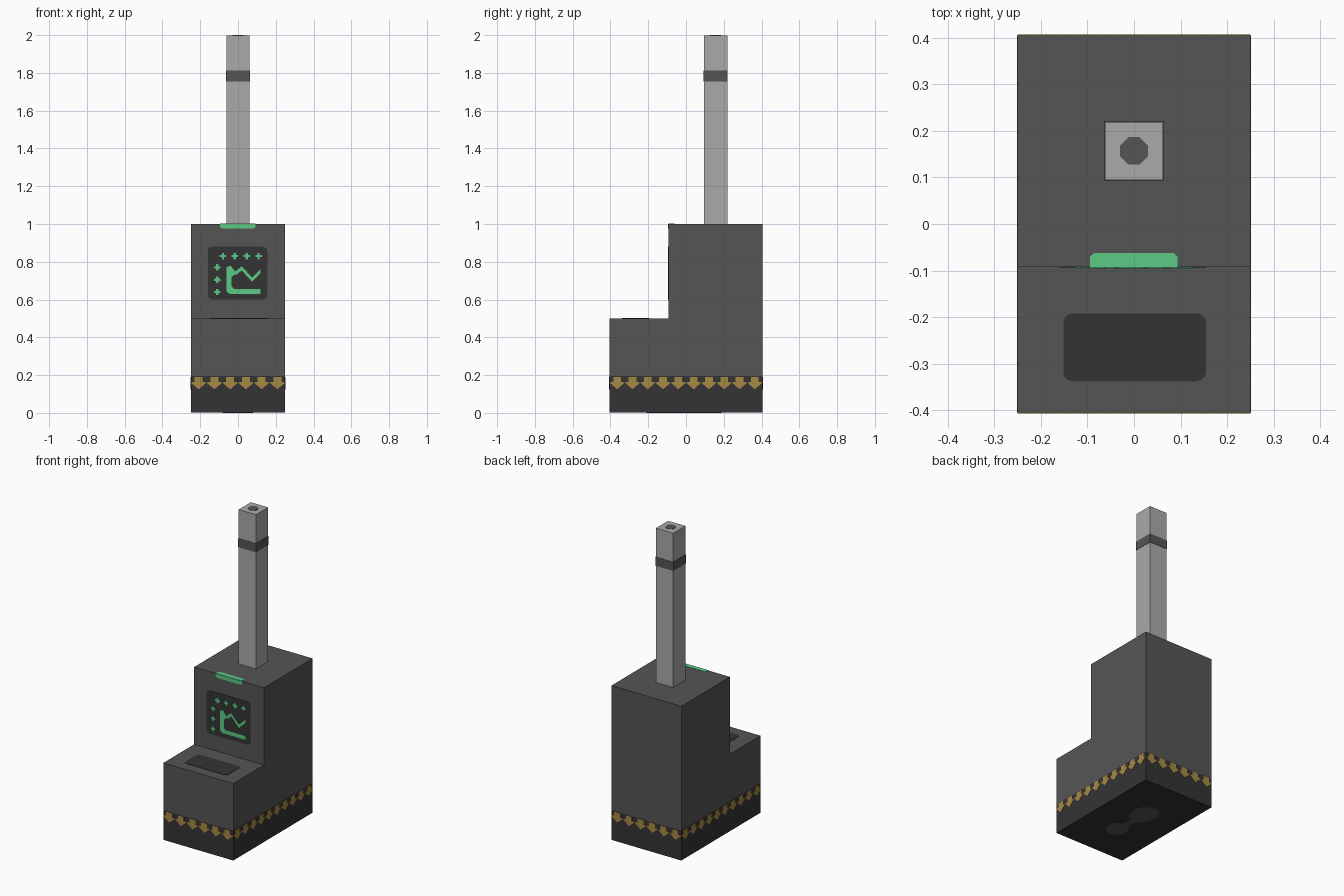
import bpy, bmesh, math
from mathutils import Matrix, Vector

cube = bpy.data.objects.get("Cube")
if cube:
    bpy.data.objects.remove(cube, do_unlink=True)

LIFT = 0.002
W, D = 0.25, 0.405          # half width and half depth
STEP_Y, SEAM = -0.092, 0.195


def material(name, rgb):
    m = bpy.data.materials.new(name)
    m.use_nodes = True
    m.diffuse_color = (*rgb, 1)
    m.node_tree.nodes["Principled BSDF"].inputs["Base Color"].default_value = (*rgb, 1)
    return m


casing = material("casing grey", (0.091, 0.091, 0.091))
dark = material("dark grey", (0.034, 0.034, 0.035))
light = material("light grey", (0.402, 0.402, 0.402))
gold = material("hazard gold", (0.38, 0.25, 0.06))
green = material("signal green", (0.11, 0.59, 0.24))


def prism(name, outlines, frame, depth, mat):
    """Extrude flat outlines along the frame's third axis."""
    bm = bmesh.new()
    for pts in outlines:
        face = bm.faces.new([bm.verts.new((u, v, 0)) for u, v in pts])
        ext = bmesh.ops.extrude_face_region(bm, geom=[face])["geom"]
        moved = [g for g in ext if isinstance(g, bmesh.types.BMVert)]
        bmesh.ops.translate(bm, verts=moved, vec=(0, 0, depth))
    bm.transform(frame)
    bmesh.ops.recalc_face_normals(bm, faces=bm.faces)
    mesh = bpy.data.meshes.new(name)
    bm.to_mesh(mesh)
    bm.free()
    mesh.materials.append(mat)
    obj = bpy.data.objects.new(name, mesh)
    bpy.context.collection.objects.link(obj)
    return obj


def frame(origin, u, v):
    u, v = Vector(u), Vector(v)
    m = Matrix((u, v, u.cross(v))).transposed().to_4x4()
    m.translation = origin
    return m


def rect(x0, x1, y0, y1):
    return [(x0, y0), (x1, y0), (x1, y1), (x0, y1)]


def rounded(x0, x1, y0, y1, r):
    pts = []
    for k, (cx, cy) in enumerate(rect(x0 + r, x1 - r, y0 + r, y1 - r)):
        for i in range(4):
            a = math.radians(180 + 90 * k + 30 * i)
            pts.append((cx + r * math.cos(a), cy + r * math.sin(a)))
    return pts


def ellipse(cx, cy, rx, ry, n=16):
    turns = [(i + 0.5) * math.tau / n for i in range(n)]
    return [(cx + rx * math.cos(a), cy + ry * math.sin(a)) for a in turns]


def floor_at(z):
    return frame((0, 0, z), (1, 0, 0), (0, 1, 0))


def front_at(y):
    return frame((0, y, 0), (1, 0, 0), (0, 0, 1))


# Stepped casing and dark base
profile = [(-D, SEAM), (D, SEAM), (D, 1), (STEP_Y, 1), (STEP_Y, 0.5), (-D, 0.5)]
prism("casing", [profile], frame((-W, 0, 0), (0, 1, 0), (0, 0, 1)), 2 * W, casing)
prism("base", [rect(-W, W, -D, D)], floor_at(LIFT), SEAM - LIFT, dark)
prism("base_marks", [ellipse(0, 0.09, 0.08, 0.1), ellipse(0.01, -0.14, 0.065, 0.07),
                     rect(-0.02, 0.025, -0.09, 0.01)], floor_at(0), LIFT, casing)

# Toothed hazard strip on all four sides
def tooth(c, p):
    return [(c - p / 2, 0.16), (c, 0.125), (c + p / 2, 0.16), (c + p / 4, 0.165),
            (c + p / 4, 0.19), (c - p / 4, 0.19), (c - p / 4, 0.165)]


for side, half, dist, count, turn in (("front", W, D, 6, 0), ("left", D, W, 10, 1),
                                      ("back", W, D, 6, 2), ("right", D, W, 10, 3)):
    p = 2 * half / count
    teeth = [tooth(-half + (i + 0.5) * p, p) for i in range(count)]
    spin = Matrix.Rotation(turn * math.pi / 2, 4, "Z")
    prism("hazard_strip_" + side, teeth, spin @ front_at(-dist), LIFT, gold)

# Screen with dots and a chart
prism("screen", [rounded(-0.16, 0.155, 0.6, 0.88, 0.025)], front_at(STEP_Y), LIFT, dark)


def plus(x, z, r=0.017, t=0.006):
    quarter = [(r, -t), (r, t), (t, t)]
    pts = []
    for _ in range(4):
        pts += quarter
        quarter = [(-b, a) for a, b in quarter]
    return [(x + a, z + b) for a, b in pts]


dots = [plus(-0.08 + 0.063 * i, 0.83) for i in range(4)]
dots += [plus(-0.11, 0.77 - 0.065 * i) for i in range(3)]
axes = [(-0.062, 0.645), (-0.045, 0.63), (0.12, 0.63), (0.12, 0.655), (-0.02, 0.655),
        (-0.034, 0.67), (-0.034, 0.72), (-0.008, 0.74), (-0.04, 0.78), (-0.062, 0.77)]
trend = [(-0.012, 0.74), (0.02, 0.765), (0.075, 0.705), (0.12, 0.75)]
line = [(x, z + 0.011) for x, z in trend] + [(x, z - 0.011) for x, z in reversed(trend)]
prism("screen_dots", dots, front_at(STEP_Y - LIFT), LIFT, green)
prism("screen_chart", [axes, line], front_at(STEP_Y - LIFT), LIFT, green)

# Indicator light wrapped over the upper front edge
prism("indicator_front", [[(-0.095, 1), (-0.095, 0.985), (-0.085, 0.975), (0.083, 0.975),
                           (0.093, 0.985), (0.093, 1)]], front_at(STEP_Y), LIFT, green)
prism("indicator_top", [[(-0.095, STEP_Y), (0.093, STEP_Y), (0.093, -0.07), (0.085, -0.062),
                         (-0.085, -0.062), (-0.095, -0.07)]], floor_at(1), LIFT, green)

# Recessed-looking panel on the step
prism("step_panel", [rounded(-0.152, 0.155, -0.338, -0.192, 0.02)], floor_at(0.5), LIFT, dark)

# Mast with a band and a dark opening on top
MY, MR = 0.157, 0.062
prism("mast", [rect(-MR, MR, MY - MR, MY + MR)], floor_at(1), 1 - LIFT, light)
r = MR + LIFT
prism("mast_band", [rect(-r, r, MY - r, MY + r)], floor_at(1.755), 0.057, casing)
prism("mast_opening", [ellipse(0, MY, 0.032, 0.032, 8)], floor_at(2 - LIFT), LIFT, casing)
